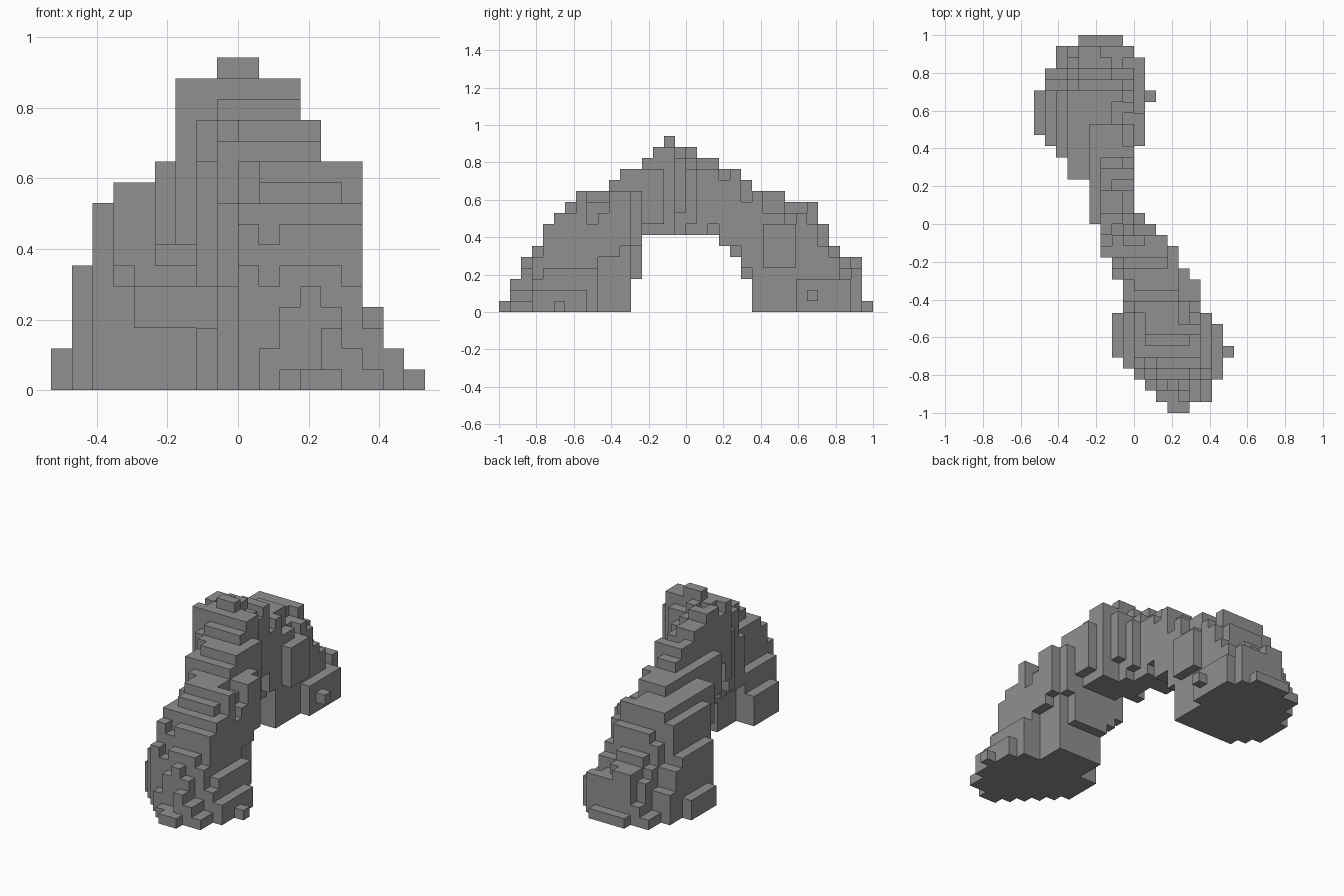
import bpy, bmesh, random
from mathutils import Vector

random.seed(4)
if "Cube" in bpy.data.objects:
    bpy.data.objects.remove(bpy.data.objects["Cube"])

ROWS = 34                # blocks along the longest side
BLOCK = 2 / ROWS

# Outlines in block units, as (row from the front, value) points
LEFT_EDGE = [(0, 3), (4, -1), (6, -2), (8, -2), (9, -1), (11, -1), (12, -2), (13, -2),
             (14, -3), (16, -3), (17, -4), (20, -4), (21, -6), (22, -6), (25, -9),
             (28, -9), (29, -8), (30, -8), (31, -7), (32, -7), (33, -5)]
RIGHT_EDGE = [(0, 5), (1, 7), (2, 7), (4, 8), (5, 9), (6, 8), (7, 8), (9, 6), (11, 6),
              (13, 4), (14, 4), (18, 0), (23, 0), (24, 1), (31, 1), (33, -1)]
CREST = [(0, 1), (1, 4), (3, 6), (4, 8), (7, 11), (9, 11), (11, 13), (12, 13), (15, 16),
         (16, 15), (17, 15), (18, 14), (19, 14), (20, 13), (21, 13), (23, 11), (25, 11),
         (26, 10), (28, 10), (30, 6), (31, 5), (32, 5), (33, 3)]
UNDERSIDE = [(11, 0), (12, 3), (13, 7), (19, 7), (21, 5), (22, 3), (23, 0)]
# Highest block for each column across, by its lower x
CEILING = [(-9, 2), (-8, 6), (-7, 9), (-6, 10), (-5, 10), (-4, 11), (-3, 15), (-2, 15),
           (-1, 16), (0, 16), (1, 15), (2, 15), (3, 13), (4, 11), (5, 11), (6, 4), (7, 2), (8, 1)]
# Choices of weathering by distance from the edge
FOOT_WEAR = [(3, 4, 5), (1, 2, 3), (0, 1, 1)]
BRIDGE_WEAR = [(0, 1, 2), (0, 0, 1)]


def along(points, t):
    """Value of an outline at t, rounded to whole blocks."""
    if t <= points[0][0]:
        return points[0][1]
    for (a, va), (b, vb) in zip(points, points[1:]):
        if t <= b:
            return round(va + (vb - va) * (t - a) / (b - a))
    return points[-1][1]


def column_top(x, row, edge):
    """Height of the rock column: weathered crest under the side ceiling."""
    crest, ceiling = along(CREST, row), along(CEILING, x)
    front_foot, back_foot = row < 9, row > 23
    if front_foot and x <= 0:                # low ledges on the inner sides
        return min(crest, {-2: 3, -1: 5, 0: 9}[x])
    if back_foot and x >= 0:
        return min(crest, 8 if row < 27 else 3)
    if back_foot and x == -1:                # steep inner wall
        return crest - random.choice((1, 2, 2))
    wear = FOOT_WEAR if front_foot or back_foot else BRIDGE_WEAR
    drop = random.choice(wear[edge]) if edge < len(wear) else 0
    return max(1, min(crest - drop, ceiling))


def column_bottom(x, row, edge):
    """Underside of the column, with ragged overhangs along the arch."""
    low = along(UNDERSIDE, row)
    if 9 <= row <= 12 and (edge == 0 or x < 0):
        low = max(low, random.choice((4, 5, 6)))
    elif 12 < row < 23 and edge == 0:
        low += random.choice((0, 0, 1, 2))
    elif 23 < row < 27 and x == 0:           # panel hanging on the back foot
        low = 4
    return low


# Fill the arch with blocks
blocks = set()
for row in range(ROWS):
    left, right = along(LEFT_EDGE, row), along(RIGHT_EDGE, row)
    for x in range(left, right):
        edge = min(x - left, right - 1 - x)
        low = column_bottom(x, row, edge)
        for z in range(low, max(low + 1, column_top(x, row, edge))):
            blocks.add((x, row, z))
blocks.add((1, 28, 1))                       # small nub on the back foot

# Skin the blocks with their exposed faces
bm = bmesh.new()
corners = {}


def corner(p):
    if p not in corners:
        x, y, z = p
        corners[p] = bm.verts.new(Vector((x, y - ROWS / 2, z)) * BLOCK)
    return corners[p]


for block in blocks:
    for axis in range(3):
        u, v = (axis + 1) % 3, (axis + 2) % 3
        for side in (0, 1):
            neighbour = list(block)
            neighbour[axis] += 2 * side - 1
            if tuple(neighbour) in blocks:
                continue
            loop = []
            for du, dv in ((0, 0), (1, 0), (1, 1), (0, 1)):
                p = list(block)
                p[axis] += side
                p[u] += du
                p[v] += dv
                loop.append(corner(tuple(p)))
            bm.faces.new(loop if side else loop[::-1])

mesh = bpy.data.meshes.new("rock_arch")
bm.to_mesh(mesh)
bm.free()
rock_arch = bpy.data.objects.new("rock_arch", mesh)
bpy.context.collection.objects.link(rock_arch)

# Stone colour
stone = bpy.data.materials.new("grey_stone")
stone.use_nodes = True
grey = (0.28, 0.28, 0.28, 1)
stone.diffuse_color = grey
stone.node_tree.nodes["Principled BSDF"].inputs["Base Color"].default_value = grey
mesh.materials.append(stone)
